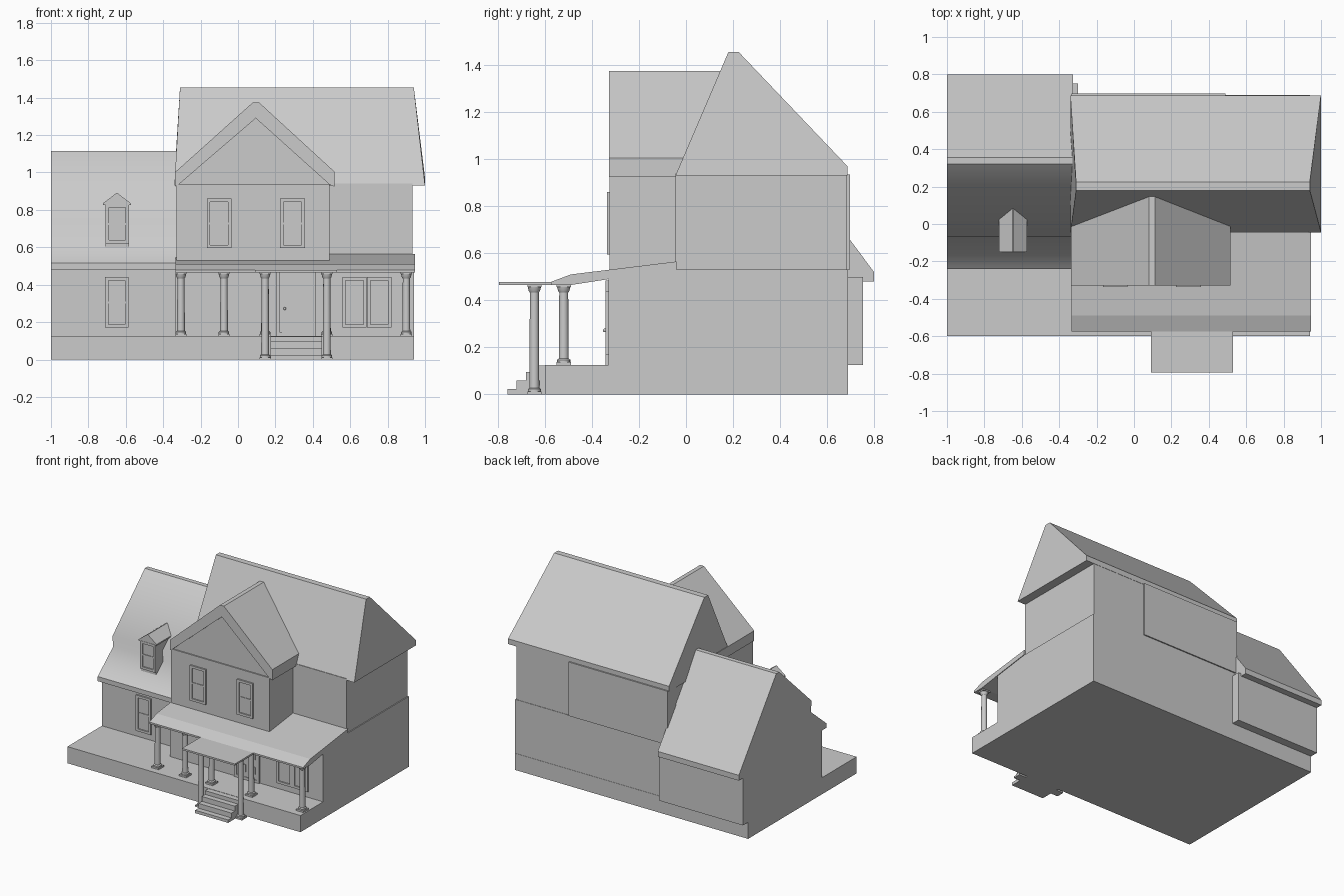
import bpy
import bmesh

cube = bpy.data.objects.get("Cube")
if cube:
    bpy.data.objects.remove(cube, do_unlink=True)

GREY = (0.6, 0.6, 0.6, 1)
mat = bpy.data.materials.new("plain grey")
mat.use_nodes = True
mat.diffuse_color = GREY
mat.node_tree.nodes["Principled BSDF"].inputs["Base Color"].default_value = GREY


def finish(name, bm):
    bmesh.ops.recalc_face_normals(bm, faces=bm.faces)
    mesh = bpy.data.meshes.new(name)
    bm.to_mesh(mesh)
    bm.free()
    mesh.materials.append(mat)
    obj = bpy.data.objects.new(name, mesh)
    bpy.context.collection.objects.link(obj)
    return obj


def prism(name, profile, axis, start, end):
    """Extrude a (y, z) profile along x, or an (x, z) profile along y."""
    bm = bmesh.new()
    place = (lambda u, v, t: (t, u, v)) if axis == "x" else (lambda u, v, t: (u, t, v))
    rings = [[bm.verts.new(place(u, v, t)) for u, v in profile] for t in (start, end)]
    for ring in rings:
        bm.faces.new(ring)
    n = len(profile)
    for i in range(n):
        j = (i + 1) % n
        bm.faces.new((rings[0][i], rings[0][j], rings[1][j], rings[1][i]))
    return finish(name, bm)


def box(name, x0, x1, y0, y1, z0, z1):
    return prism(name, [(x0, z0), (x1, z0), (x1, z1), (x0, z1)], "y", y0, y1)


def window(name, x0, x1, z0, z1, wall, rail=True, trim=0.018):
    """Raised frame with a thin sash and a middle rail."""
    front = wall - 0.012
    for side, a in (("left", x1 - trim), ("right", x0)):
        box(f"{name}_{side}_jamb", a, a + trim, front, wall + 0.01, z0, z1)
    for part, b in (("sill", z0), ("head", z1 - trim)):
        box(f"{name}_{part}", x0 + trim, x1 - trim, front, wall + 0.01, b, b + trim)
    box(f"{name}_glass", x0 + trim, x1 - trim, wall - 0.003, wall + 0.005, z0 + trim, z1 - trim)
    if rail:
        mid = (z0 + z1) / 2
        box(f"{name}_rail", x0 + trim, x1 - trim, wall - 0.007, wall, mid - 0.006, mid + 0.006)


def column(name, x, y, bottom, top):
    """Round shaft with turned mouldings on a square plinth."""
    box(f"{name}_plinth", x - .03, x + .03, y - .03, y + .03, bottom, bottom + .012)
    box(f"{name}_abacus", x - .03, x + .03, y - .03, y + .03, top - .012, top)
    rings = [(.028, bottom + .012), (.028, bottom + .022), (.021, bottom + .028),
             (.019, top - .035), (.024, top - .028), (.028, top - .012)]
    bm = bmesh.new()
    for (r0, z0), (r1, z1) in zip(rings, rings[1:]):
        made = bmesh.ops.create_cone(bm, segments=16, radius1=r0, radius2=r1, depth=z1 - z0)
        bmesh.ops.translate(bm, verts=made["verts"], vec=(x, y, (z0 + z1) / 2))
    bmesh.ops.remove_doubles(bm, verts=bm.verts, dist=0.0001)
    obj = finish(f"{name}_shaft", bm)
    bpy.ops.object.select_all(action="DESELECT")
    obj.select_set(True)
    bpy.context.view_layer.objects.active = obj
    bpy.ops.object.shade_smooth_by_angle()


# Foundation and walls
box("foundation", -1, .94, -.6, .69, 0, .125)
prism("ground_floor", [(-.33, .12), (.688, .12), (.688, .53), (-.05, .53), (-.05, .555), (-.33, .515)],
      "x", -.335, .94)
box("upper_floor", -.33, .933, -.045, .685, .52, .94)
box("back_panel", -.335, .49, .6, .697, .53, .935)
box("front_bay", -.33, .49, -.325, .1, .45, .935)
box("wing_walls", -1, -.3, -.19, .752, .125, .5)

# Main roof, its ends leaning in towards the ridge
main = prism("main_roof", [(-.045, .93), (.18, 1.455), (.225, 1.455), (.687, .97), (.687, .93)],
             "x", -.34, 1)
for v in main.data.vertices:
    if v.co.z > 1.4:
        v.co.x = -.31 if v.co.x < 0 else .94

# Front gable roof with a recessed triangle
prism("front_gable_roof", [(-.338, .925), (-.338, 1.0), (.08, 1.375), (.112, 1.375), (.515, 1.005),
                           (.515, .925), (.49, .935), (.095, 1.29), (-.318, .935)], "y", -.328, .148)
prism("front_gable_infill", [(-.33, .93), (.5, .93), (.095, 1.3)], "y", -.316, .1)

# Wing roof with a flared front eave
wing = prism("wing_roof", [(-.24, .48), (-.24, .515), (-.055, .67), (-.066, .75), (.32, 1.115),
                           (.355, 1.115), (.8, .52), (.8, .48)], "x", -1, -.325)
for face in wing.data.polygons:
    face.use_smooth = face.normal.y < -.5 and .55 < face.center.z < 1.1

# Dormer
box("dormer_body", -.708, -.584, -.14, .04, .55, .835)
prism("dormer_roof", [(-.722, .825), (-.722, .835), (-.65, .89), (-.645, .89), (-.573, .835), (-.573, .825)],
      "y", -.15, .08)
window("dormer_window", -.708, -.584, .62, .83, -.14)

# Porch and portico roofs
prism("porch_roof", [(-.04, .565), (-.49, .51), (-.575, .478), (-.575, .465), (-.49, .465),
                     (-.33, .49), (-.04, .53)], "x", -.335, .945)
box("portico_roof", .09, .53, -.795, -.55, .465, .478)

# Columns
for i, x in enumerate((-.305, -.075, .145, .475, .9)):
    column(f"porch_column_{i + 1}", x, -.52, .125, .468)
for side, x in (("right", .145), ("left", .475)):
    column(f"portico_column_{side}", x, -.645, 0, .468)

# Steps
prism("front_steps", [(-.76, 0), (-.76, .022), (-.72, .022), (-.72, .058), (-.68, .058), (-.68, .095),
                      (-.64, .095), (-.64, .123), (-.58, .123), (-.58, 0)], "x", .175, .45)

# Windows
for side, x in (("right", -.167), ("left", .225)):
    window(f"bay_window_{side}", x, x + .132, .595, .86, -.325)
window("wing_window", -.71, -.585, .17, .44, -.19)
for side, x in (("right", .558), ("left", .69)):
    window(f"porch_window_{side}", x, x + .13, .17, .44, -.33, False)

# Front door with side trim, panels and knob
window("door_frame", .205, .415, .125, .485, -.33, False, .02)
box("door_leaf", .235, .395, -.338, -.33, .13, .47)
for i, x in enumerate((.243, .322)):
    box(f"door_lower_panel_{i + 1}", x, x + .06, -.343, -.335, .185, .238)
    box(f"door_upper_panel_{i + 1}", x, x + .06, -.341, -.335, .295, .46)
bm = bmesh.new()
bmesh.ops.create_uvsphere(bm, u_segments=10, v_segments=6, radius=.008)
bmesh.ops.translate(bm, verts=bm.verts, vec=(.25, -.345, .272))
finish("door_knob", bm)
